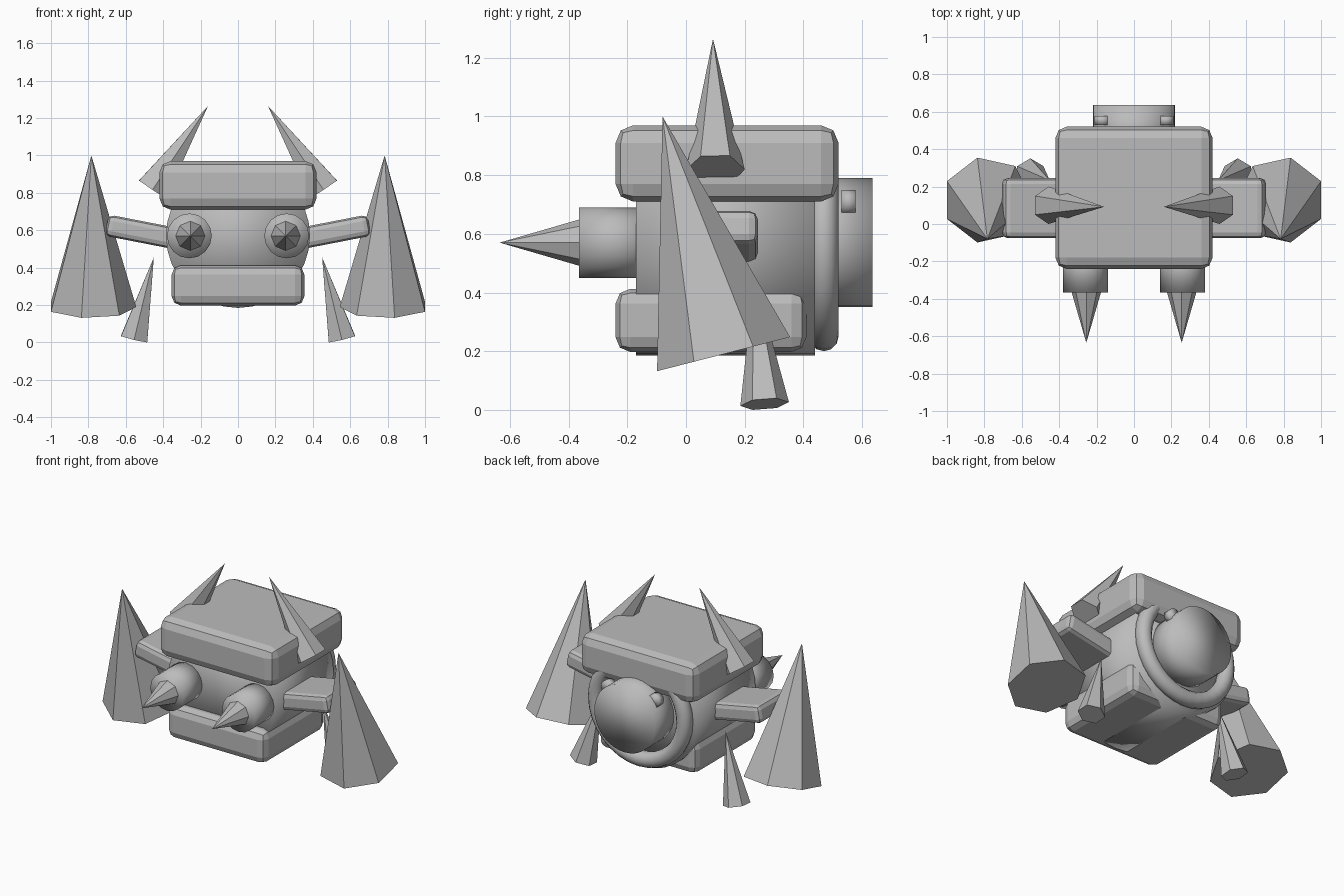
import bpy, bmesh, math
from mathutils import Vector, Matrix

if "Cube" in bpy.data.objects:
    bpy.data.objects.remove(bpy.data.objects["Cube"])

grey = bpy.data.materials.new("plain grey")
grey.diffuse_color = (0.5, 0.5, 0.5, 1)
grey.use_nodes = True
grey.node_tree.nodes["Principled BSDF"].inputs["Base Color"].default_value = grey.diffuse_color


def finish(name, bm, smooth=False, mirror=False):
    bmesh.ops.recalc_face_normals(bm, faces=bm.faces)
    me = bpy.data.meshes.new(name)
    bm.to_mesh(me)
    bm.free()
    me.materials.append(grey)
    for p in me.polygons:
        p.use_smooth = smooth
    ob = bpy.data.objects.new(name, me)
    bpy.context.collection.objects.link(ob)
    if mirror:
        mod = ob.modifiers.new("mirror", 'MIRROR')
        mod.use_mirror_merge = False
    return ob


def spike(name, base, tip, r, sides, start):
    """Flat-sided cone from base centre to tip, mirrored in x."""
    base, tip = Vector(base), Vector(tip)
    rot = Vector((0, 0, 1)).rotation_difference((tip - base).normalized())
    bm = bmesh.new()
    ring = []
    for i in range(sides):
        a = math.radians(start) + math.tau * i / sides
        ring.append(bm.verts.new(base + rot @ Vector((r * math.cos(a), r * math.sin(a), 0))))
    top = bm.verts.new(tip)
    bm.faces.new(ring)
    for i in range(sides):
        bm.faces.new((ring[i], ring[(i + 1) % sides], top))
    return finish(name, bm, mirror=True)


def drum(name, x, z, r, y0, y1, sides, mirror=False):
    """Soft-shaded cylinder running along y."""
    bm = bmesh.new()
    m = Matrix.Translation((x, (y0 + y1) / 2, z)) @ Matrix.Rotation(math.pi / 2, 4, 'X')
    bmesh.ops.create_cone(bm, cap_ends=True, segments=sides, radius1=r, radius2=r,
                          depth=y1 - y0, matrix=m)
    return finish(name, bm, smooth=True, mirror=mirror)


def slab(name, centre, size, bevel, tilt=0, mirror=False):
    """Chamfered box, optionally tilted about y."""
    bm = bmesh.new()
    bmesh.ops.create_cube(bm, size=1, matrix=Matrix.Diagonal((*size, 1)))
    bmesh.ops.bevel(bm, geom=bm.edges[:], offset=bevel, segments=2, profile=0.5, affect='EDGES')
    bm.transform(Matrix.Translation(centre) @ Matrix.Rotation(math.radians(tilt), 4, 'Y'))
    return finish(name, bm, mirror=mirror)


def torus(name, centre, major, minor, nu, nv):
    """Ring whose axis runs along y."""
    bm = bmesh.new()
    grid = []
    for i in range(nu):
        a = math.tau * i / nu
        row = []
        for j in range(nv):
            b = math.tau * j / nv
            d = major + minor * math.cos(b)
            row.append(bm.verts.new(Vector(centre) + Vector(
                (d * math.cos(a), minor * math.sin(b), d * math.sin(a)))))
        grid.append(row)
    for i in range(nu):
        for j in range(nv):
            k, l = (i + 1) % nu, (j + 1) % nv
            bm.faces.new((grid[i][j], grid[k][j], grid[k][l], grid[i][l]))
    return finish(name, bm, smooth=True)


# Round body with shell slabs above and below
drum("body", 0, 0.57, 0.385, -0.17, 0.44, 32)
slab("top_shell", (0, 0.14, 0.84), (0.84, 0.76, 0.26), 0.06)
slab("bottom_shell", (0, 0.085, 0.305), (0.71, 0.65, 0.215), 0.05)

# Rear ring, hub and two small studs
torus("rear_ring", (0, 0.47, 0.57), 0.32, 0.05, 32, 12)
drum("rear_hub", 0, 0.57, 0.22, 0.38, 0.635, 32)
drum("rear_stud", 0.17, 0.708, 0.042, 0.53, 0.578, 12, mirror=True)

# Eyes with pointed tips
drum("eye_barrel", 0.26, 0.57, 0.12, -0.365, -0.12, 16, mirror=True)
spike("eye_spike", (0.255, -0.36, 0.57), (0.255, -0.635, 0.57), 0.08, 8, 0)

# Arms and large claws
slab("arm", (0.5, 0.085, 0.588), (0.41, 0.32, 0.115), 0.03, tilt=-11, mirror=True)
spike("claw", (0.784, 0.128, 0.19), (0.784, -0.08, 1.0), 0.24, 7, 180)

# Horns and small rear legs
spike("horn", (0.457, 0.10, 0.818), (0.16, 0.092, 1.265), 0.1, 6, 90)
spike("rear_leg", (0.555, 0.268, 0.02), (0.45, 0.233, 0.455), 0.083, 6, 90)
